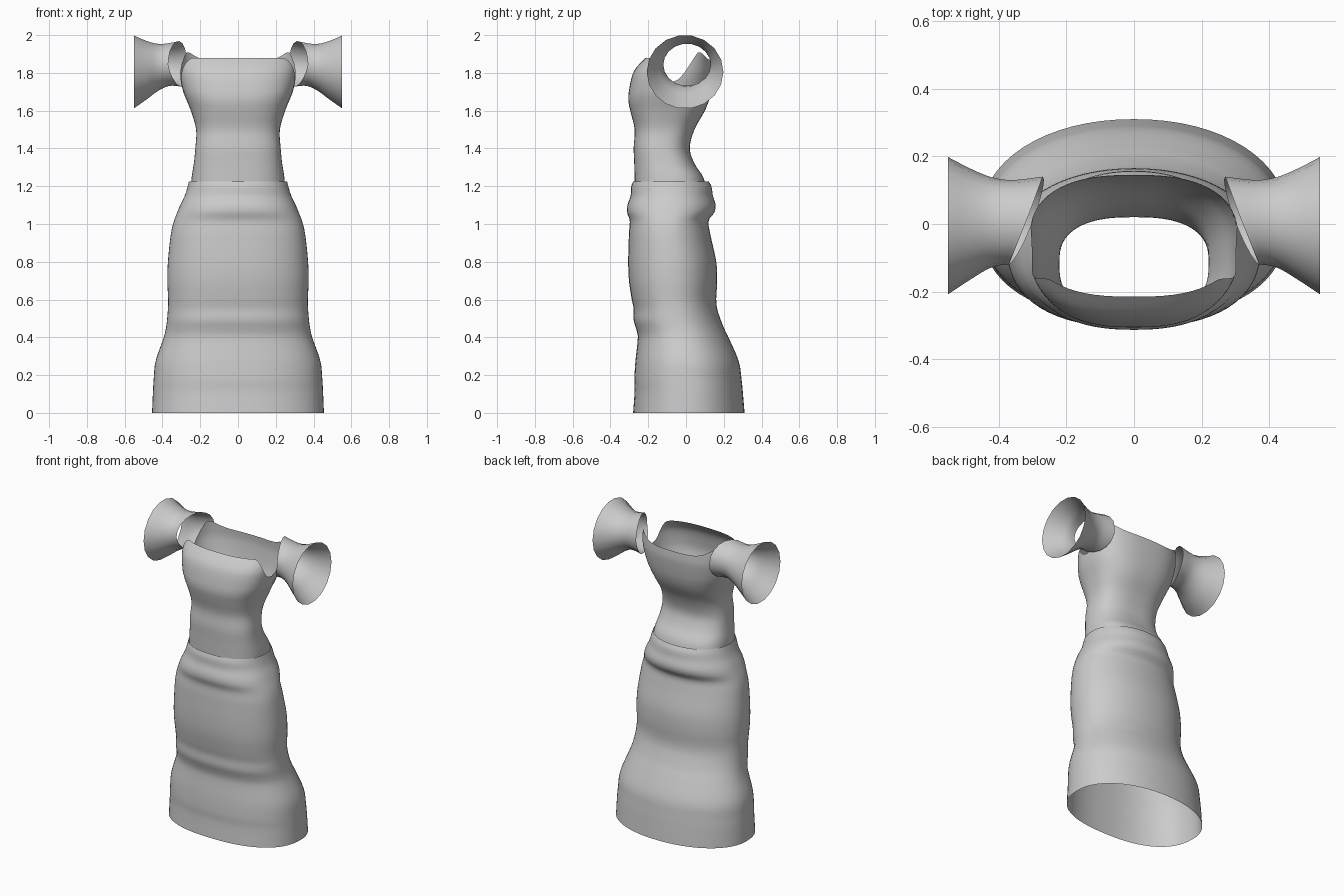
import bpy
import math

cube = bpy.data.objects.get("Cube")
if cube:
    bpy.data.objects.remove(cube, do_unlink=True)

# One plain cloth colour
cloth = bpy.data.materials.new("light_grey_cloth")
cloth.use_nodes = True
GREY = (0.6, 0.6, 0.6, 1)
cloth.diffuse_color = GREY
cloth.node_tree.nodes["Principled BSDF"].inputs["Base Color"].default_value = GREY


def smooth(t):
    t = max(0.0, min(1.0, t))
    return t * t * (3 - 2 * t)


def sample(rows, key):
    """Smoothly interpolate the profile rows at the given first-column value."""
    key = max(rows[0][0], min(rows[-1][0], key))
    i = 0
    while i < len(rows) - 2 and key > rows[i + 1][0]:
        i += 1

    def slope(j, c):
        lo, hi = max(j - 1, 0), min(j + 1, len(rows) - 1)
        return (rows[hi][c] - rows[lo][c]) / (rows[hi][0] - rows[lo][0])

    a, b = rows[i], rows[i + 1]
    span = b[0] - a[0]
    t = (key - a[0]) / span
    result = []
    for c in range(1, len(a)):
        rise = b[c] - a[c]
        m0, m1 = slope(i, c) * span, slope(i + 1, c) * span
        result.append(a[c] + m0 * t + (3 * rise - 2 * m0 - m1) * t ** 2
                      + (m0 + m1 - 2 * rise) * t ** 3)
    return result


def power(v, n):
    return math.copysign(abs(v) ** (2 / n), v)


def body_point(rows, z, angle, front_n, back_n):
    """Point on a rounded cross-section of the body at height z."""
    half, front, back = sample(rows, z)
    mid, depth = (front + back) / 2, (back - front) / 2
    n = back_n if math.sin(angle) > 0 else front_n
    return (half * power(math.cos(angle), n),
            mid + depth * power(math.sin(angle), n), z)


def loft(name, point, rings, sides):
    """Open tube skinned through point(step, angle)."""
    verts = [point(r / (rings - 1), math.tau * s / sides)
             for r in range(rings) for s in range(sides)]
    faces = []
    for r in range(rings - 1):
        for s in range(sides):
            a, b = r * sides + s, r * sides + (s + 1) % sides
            faces.append((a, b, b + sides, a + sides))
    mesh = bpy.data.meshes.new(name)
    mesh.from_pydata(verts, [], faces)
    mesh.materials.append(cloth)
    for face in mesh.polygons:
        face.use_smooth = True
    obj = bpy.data.objects.new(name, mesh)
    bpy.context.collection.objects.link(obj)
    return obj


# Skirt: height, half width, front y, back y
SKIRT = [
    (0, .455, -.28, .31), (.12, .45, -.272, .3), (.17, .447, -.274, .295),
    (.27, .437, -.268, .28), (.4, .393, -.255, .225), (.44, .383, -.262, .205),
    (.49, .376, -.277, .185), (.55, .371, -.277, .165), (.6, .37, -.287, .16),
    (.7, .374, -.302, .165), (.8, .371, -.306, .16), (.95, .355, -.302, .128),
    (1.02, .338, -.298, .12), (1.06, .322, -.312, .15), (1.1, .306, -.31, .157),
    (1.15, .282, -.293, .142), (1.2, .266, -.29, .135), (1.225, .26, -.28, .12),
]
loft("skirt", lambda t, a: body_point(SKIRT, 1.225 * t, a, 2.4, 2.1), 64, 64)

# Bodice: height, half width, front y, back y
BODICE = [
    (1.18, .25, -.27, .11), (1.25, .245, -.272, .09), (1.32, .234, -.274, .045),
    (1.4, .226, -.277, .02), (1.5, .222, -.272, .045), (1.6, .25, -.295, .1),
    (1.65, .27, -.305, .12), (1.7, .29, -.303, .132), (1.8, .31, -.28, .145),
    (1.85, .308, -.245, .143), (1.88, .303, -.215, .14), (1.95, .295, -.2, .138),
]


def neckline(angle):
    """Top edge: low at the armholes, level across the chest and back."""
    s = math.sin(angle)
    if s < 0:
        return 1.75 + .13 * smooth(-s / .7)
    return 1.75 + .16 * smooth(s / .5) - .05 * smooth((s - .5) * 2)


def bodice_point(t, angle):
    z = 1.18 + (neckline(angle) - 1.18) * t
    return body_point(BODICE, z, angle, 2.6, 2.6)


loft("bodice", bodice_point, 40, 64)

# Flared sleeves: x, centre y, centre z, y radius, z radius
SLEEVE = [
    (.27, .005, 1.85, .135, .13), (.36, .005, 1.845, .125, .115),
    (.42, .005, 1.83, .133, .125), (.48, 0, 1.815, .162, .155),
    (.55, -.005, 1.805, .203, .195),
]


def sleeve_point(t, angle):
    # The inner edge is open at the front and reaches the shoulder blade
    inner = .32 - .05 * math.cos(angle) + .02 * min(0, math.sin(angle))
    x = inner + (.55 - inner) * t
    cy, cz, ry, rz = sample(SLEEVE, x)
    return x, cy + ry * math.cos(angle), cz + rz * math.sin(angle)


sleeves = loft("sleeves", sleeve_point, 14, 18)
sleeves.modifiers.new("both_sides", "MIRROR").use_mirror_merge = False
